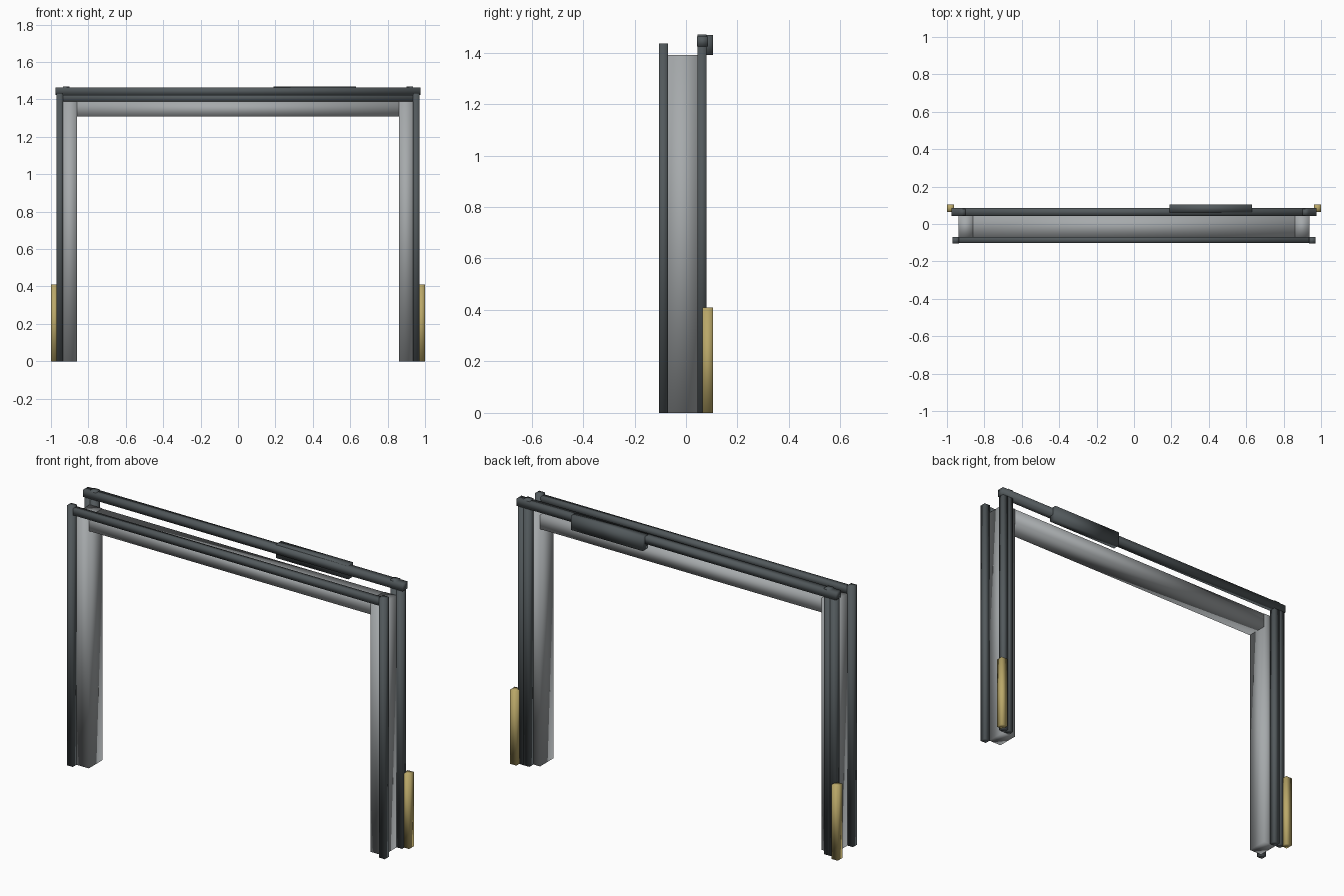
import bpy
import bmesh
from mathutils import Vector

default = bpy.data.objects.get("Cube")
if default:
    bpy.data.objects.remove(default, do_unlink=True)


def make_material(name, rgb, rough=0.6):
    mat = bpy.data.materials.new(name)
    mat.use_nodes = True
    color = (*rgb, 1.0)
    mat.diffuse_color = color
    bsdf = mat.node_tree.nodes["Principled BSDF"]
    bsdf.inputs["Base Color"].default_value = color
    bsdf.inputs["Roughness"].default_value = rough
    return mat


slate = make_material("dark slate metal", (0.085, 0.10, 0.107))
grey = make_material("light grey panel", (0.38, 0.40, 0.41))
brass = make_material("dull brass", (0.49, 0.39, 0.14))


def box(name, xs, ys, zs, mat):
    """Soft-shaded box spanning the given ranges on each axis."""
    low, high = (Vector(c) for c in zip(xs, ys, zs))
    mesh = bpy.data.meshes.new(name)
    bm = bmesh.new()
    bmesh.ops.create_cube(bm, size=1)
    for v in bm.verts:
        v.co = (low + high) / 2 + v.co * (high - low)
    for f in bm.faces:
        f.smooth = True
    bm.to_mesh(mesh)
    bm.free()
    mesh.materials.append(mat)
    obj = bpy.data.objects.new(name, mesh)
    bpy.context.collection.objects.link(obj)
    return obj


def pair(name, xs, ys, zs, mat):
    """The same box on the left (+x) and right (-x) sides."""
    box("left_" + name, xs, ys, zs, mat)
    box("right_" + name, (-xs[1], -xs[0]), ys, zs, mat)


front = (-0.105, -0.07)
back = (0.045, 0.08)
core = (-0.073, 0.045)

# Inner frame: two jambs and a lintel between them
pair("jamb", (0.86, 0.937), core, (0, 1.39), grey)
box("lintel", (-0.86, 0.86), core, (1.31, 1.388), grey)

# Front trim: outer posts and the rail between them
pair("front_post", (0.935, 0.97), front, (0, 1.435), slate)
box("front_rail", (-0.936, 0.936), (-0.102, -0.07), (1.388, 1.425), slate)

# Back trim: doubled posts and the rail over them
pair("back_outer_post", (0.935, 0.97), back, (0, 1.43), slate)
pair("back_inner_post", (0.9, 0.935), back, (0, 1.47), slate)
box("back_rail", (-0.975, 0.975), (0.043, 0.085), (1.423, 1.463), slate)

# Housing on the back rail
box("closer_housing", (0.19, 0.63), (0.062, 0.105), (1.39, 1.468), slate)

# Brass guards at the foot of each back post
pair("foot_guard", (0.962, 1.0), (0.064, 0.105), (0, 0.41), brass)
